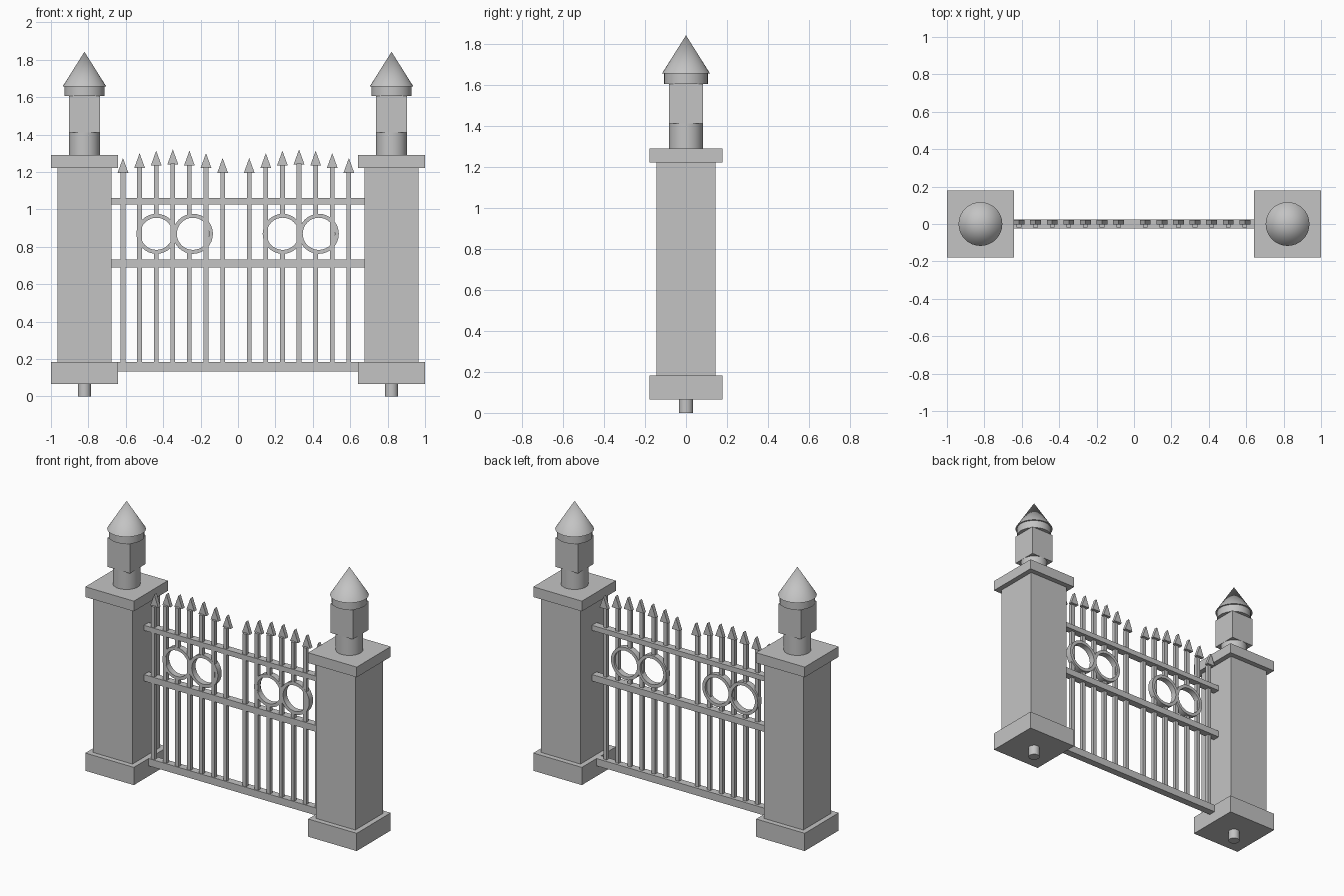
import bpy, bmesh
from math import cos, sin, pi, radians

cube = bpy.data.objects.get("Cube")
if cube:
    bpy.data.objects.remove(cube)

grey = bpy.data.materials.new("plain_grey")
grey.use_nodes = True
colour = (0.55, 0.55, 0.55, 1)
grey.diffuse_color = colour
grey.node_tree.nodes["Principled BSDF"].inputs["Base Color"].default_value = colour


def finish(name, bm, smooth=False):
    bmesh.ops.recalc_face_normals(bm, faces=bm.faces)
    mesh = bpy.data.meshes.new(name)
    bm.to_mesh(mesh)
    bm.free()
    mesh.materials.append(grey)
    obj = bpy.data.objects.new(name, mesh)
    bpy.context.collection.objects.link(obj)
    if smooth:
        bpy.ops.object.select_all(action='DESELECT')
        obj.select_set(True)
        bpy.context.view_layer.objects.active = obj
        bpy.ops.object.shade_smooth_by_angle(angle=radians(35))
    return obj


def box(name, x0, x1, y0, y1, z0, z1):
    bm = bmesh.new()
    bmesh.ops.create_cube(bm, size=1)
    for v in bm.verts:
        v.co.x = x1 if v.co.x > 0 else x0
        v.co.y = y1 if v.co.y > 0 else y0
        v.co.z = z1 if v.co.z > 0 else z0
    return finish(name, bm)


def block(name, x, half, z0, z1):
    return box(name, x - half, x + half, -half, half, z0, z1)


def round_part(name, x, r0, r1, z0, z1):
    bm = bmesh.new()
    bmesh.ops.create_cone(bm, cap_ends=True, segments=32, radius1=r0, radius2=r1, depth=z1 - z0)
    bmesh.ops.translate(bm, verts=bm.verts, vec=(x, 0, (z0 + z1) / 2))
    return finish(name, bm, True)


def ring(name, x, z, outer, inner, depth, steps=32):
    # Flat band with a rectangular section
    bm = bmesh.new()
    section = [(outer, -depth), (outer, depth), (inner, depth), (inner, -depth)]
    loops = []
    for i in range(steps):
        a = 2 * pi * i / steps
        loops.append([bm.verts.new((x + r * cos(a), y, z + r * sin(a))) for r, y in section])
    for i in range(steps):
        a, b = loops[i], loops[(i + 1) % steps]
        for k in range(4):
            n = (k + 1) % 4
            bm.faces.new((a[k], a[n], b[n], b[k]))
    return finish(name, bm, True)


def spike(name, x, z0, z1, half, y0, y1):
    # Triangular arrowhead plate
    bm = bmesh.new()
    corners = [(x - half, z0), (x + half, z0), (x, z1)]
    face = bm.faces.new([bm.verts.new((px, y0, pz)) for px, pz in corners])
    made = bmesh.ops.extrude_face_region(bm, geom=[face])["geom"]
    verts = [g for g in made if isinstance(g, bmesh.types.BMVert)]
    bmesh.ops.translate(bm, verts=verts, vec=(0, y1 - y0, 0))
    return finish(name, bm)


# Gate posts with lantern tops
for side, s in (("left", 1), ("right", -1)):
    x = s * 0.821
    round_part(side + "_ground_peg", x, 0.035, 0.035, 0, 0.07)
    block(side + "_post_base", x, 0.179, 0.065, 0.183)
    block(side + "_post_shaft", x, 0.145, 0.183, 1.222)
    block(side + "_post_cap", x, 0.179, 1.222, 1.29)
    round_part(side + "_lantern_neck", x, 0.083, 0.083, 1.29, 1.412)
    block(side + "_lantern_box", x, 0.083, 1.412, 1.605)
    round_part(side + "_lantern_collar", x, 0.107, 0.107, 1.605, 1.656)
    round_part(side + "_lantern_roof", x, 0.117, 0, 1.656, 1.842)

# Horizontal rails
for name, z0, z1 in (("bottom", 0.134, 0.183), ("middle", 0.69, 0.733), ("top", 1.027, 1.061)):
    box(name + "_rail", -0.68, 0.68, -0.024, 0.024, z0, z1)

# Upright bars with arrowheads, in two arched groups
ring_z, ring_r = 0.869, 0.107
tips = (1.32, 1.313, 1.3, 1.274)
for side, start in (("right", -0.615), ("left", 0.06)):
    for i in range(7):
        x = start + i * 0.0888
        tip = tips[abs(i - 3)]
        top = tip - 0.08
        # Bars that meet a ring centre stop at its rim
        spans = [(0.16, top + 0.005)]
        if i in (2, 4):
            spans = [(0.16, ring_z - ring_r + 0.01), (ring_z + ring_r - 0.01, top + 0.005)]
        for z0, z1 in spans:
            box(side + "_bar", x - 0.0125, x + 0.0125, -0.019, 0.006, z0, z1)
        spike(side + "_arrowhead", x, top, tip, 0.029, -0.003, 0.022)

# Paired ornamental rings
for x in (-0.436, -0.241, 0.239, 0.432):
    ring("ornament_ring", x, ring_z, ring_r, 0.086, 0.02)
